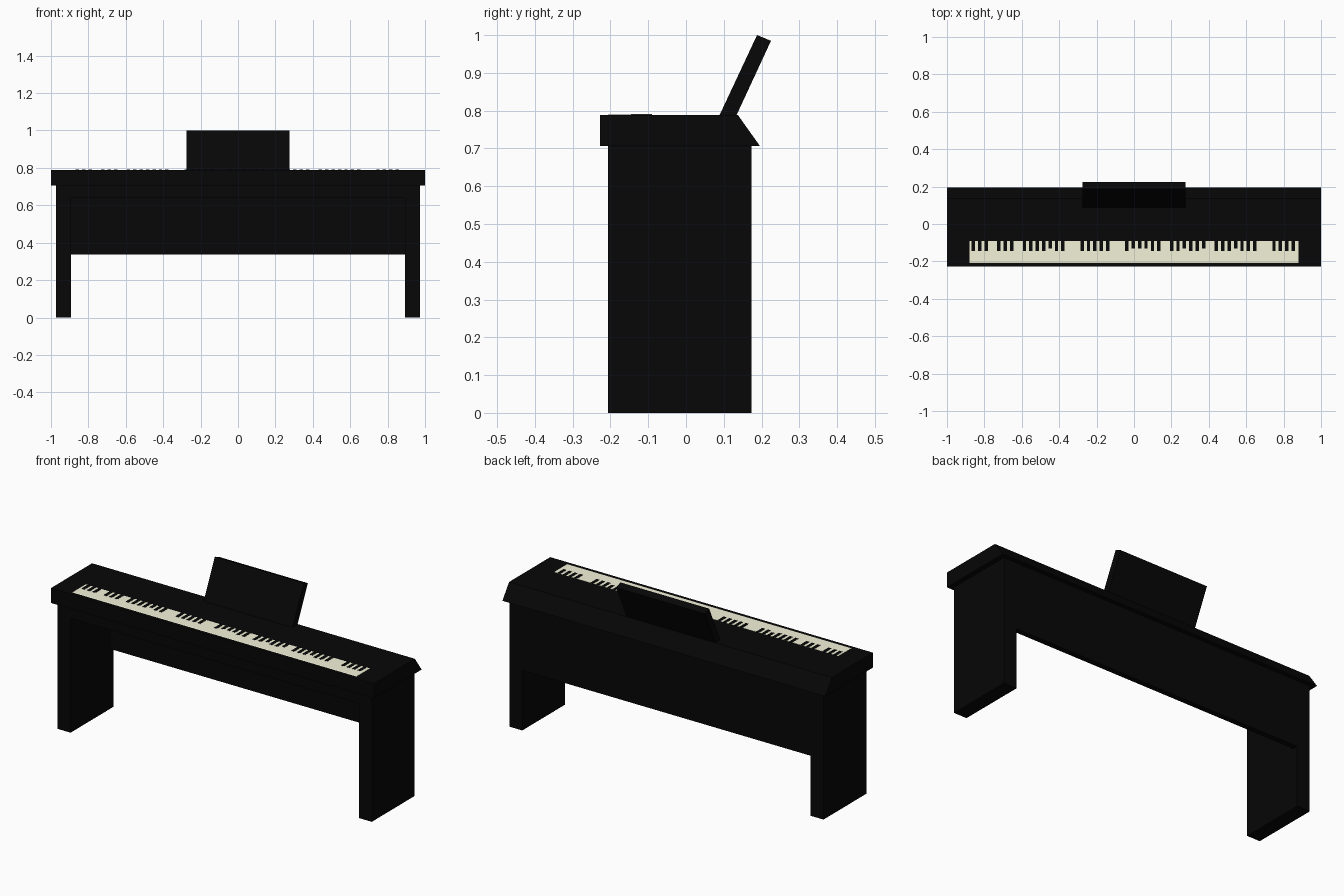
import bpy, bmesh

if "Cube" in bpy.data.objects:
    bpy.data.objects.remove(bpy.data.objects["Cube"])


def material(name, rgb):
    m = bpy.data.materials.new(name)
    m.diffuse_color = (*rgb, 1)
    m.use_nodes = True
    m.node_tree.nodes["Principled BSDF"].inputs["Base Color"].default_value = m.diffuse_color
    return m


BLACK = material("black", (0.002, 0.002, 0.002))
IVORY = material("ivory", (0.9, 0.9, 0.7))


def extrude_x(name, sections, mat):
    """Extrude (y, z) profiles along x; sections = [(x0, x1, profile), ...]."""
    bm = bmesh.new()
    for x0, x1, profile in sections:
        face = bm.faces.new([bm.verts.new((x0, y, z)) for y, z in profile])
        res = bmesh.ops.extrude_face_region(bm, geom=[face])
        new = [v for v in res["geom"] if isinstance(v, bmesh.types.BMVert)]
        bmesh.ops.translate(bm, verts=new, vec=(x1 - x0, 0, 0))
    bmesh.ops.recalc_face_normals(bm, faces=bm.faces)
    mesh = bpy.data.meshes.new(name)
    bm.to_mesh(mesh)
    bm.free()
    mesh.materials.append(mat)
    obj = bpy.data.objects.new(name, mesh)
    bpy.context.collection.objects.link(obj)
    return obj


def rect(y0, y1, z0, z1):
    return [(y0, z0), (y1, z0), (y1, z1), (y0, z1)]


# Keyboard case with a sloping back edge
extrude_x("keyboard_case", [(-1, 1, [(-0.227, 0.706), (0.196, 0.706),
                                     (0.137, 0.789), (-0.227, 0.789)])], BLACK)

# Side legs, back panel and the deep shelf under the keyboard
for side, s in (("left", -1), ("right", 1)):
    extrude_x(side + "_leg", [(s * 0.893, s * 0.973, rect(-0.206, 0.173, 0, 0.706))], BLACK)
extrude_x("back_panel", [(-0.893, 0.893, rect(0.143, 0.173, 0.336, 0.706))], BLACK)
extrude_x("keyboard_shelf", [(-0.893, 0.893, rect(-0.206, 0.143, 0.64, 0.706))], BLACK)

# Leaning music stand
extrude_x("music_stand", [(-0.275, 0.275, [(0.085, 0.78), (0.130, 0.78),
                                           (0.225, 0.985), (0.188, 1.0)])], BLACK)

# White key bed with a bevelled front edge
extrude_x("white_keys", [(-0.88, 0.88, [(-0.212, 0.785), (-0.09, 0.785), (-0.09, 0.790),
                                        (-0.203, 0.790), (-0.212, 0.788)])], IVORY)

# Black keys in irregular groups, a few of them shorter
gaps = {3, 7, 15, 16, 22, 23, 30, 37, 45, 46}
short = {12, 25, 26, 27, 33, 36, 41}
keys = []
for i in range(51):
    if i not in gaps:
        x = -0.859 + i * 0.0342
        front = -0.13 if i in short else -0.145
        keys.append((x - 0.009, x + 0.009, rect(front, -0.09, 0.786, 0.7912)))
extrude_x("black_keys", keys, BLACK)
